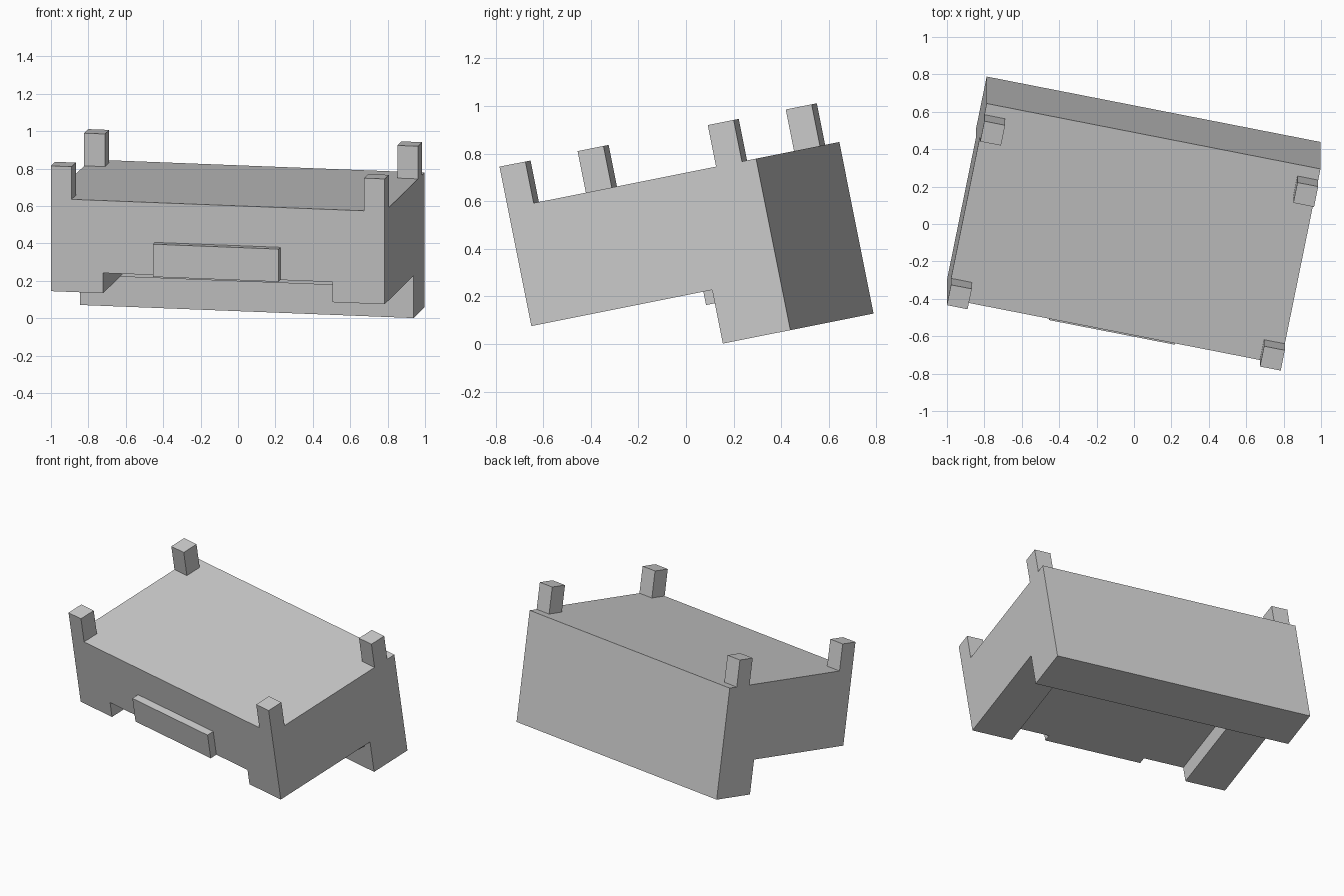
import bpy, bmesh, math
from mathutils import Matrix

if "Cube" in bpy.data.objects:
    bpy.data.objects.remove(bpy.data.objects["Cube"])

# Whole model is tilted: local x = length, y = depth, z = height
TILT = math.radians(11.3)
FRAME = (Matrix.Translation((-0.108, -0.475, 0.11))
         @ Matrix.Rotation(TILT, 4, 'X') @ Matrix.Rotation(-TILT, 4, 'Z'))

HALF = 0.91      # half length
DEPTH = 1.085
TOP = 0.505      # deck height
STEP = 0.79      # where the deeper back wall starts
DROP = -0.23     # underside of the back wall
CHANNEL = 0.11   # height of the channel between the runners


def prism(name, profile, x0, x1):
    """Extrude a (y, z) side profile along the length."""
    bm = bmesh.new()
    face = bm.faces.new([bm.verts.new((x0, y, z)) for y, z in profile])
    out = bmesh.ops.extrude_face_region(bm, geom=[face])
    verts = [v for v in out["geom"] if isinstance(v, bmesh.types.BMVert)]
    bmesh.ops.translate(bm, verts=verts, vec=(x1 - x0, 0, 0))
    bmesh.ops.recalc_face_normals(bm, faces=bm.faces)
    mesh = bpy.data.meshes.new(name)
    bm.to_mesh(mesh)
    bm.free()
    obj = bpy.data.objects.new(name, mesh)
    bpy.context.collection.objects.link(obj)
    obj.matrix_world = FRAME
    return obj


def box(name, x0, x1, y0, y1, z0, z1):
    return prism(name, [(y0, z0), (y1, z0), (y1, z1), (y0, z1)], x0, x1)


# Body with the deeper back wall
body = prism("body", [(0, 0), (STEP, 0), (STEP, DROP), (DEPTH, DROP),
                      (DEPTH, TOP), (0, TOP)], -HALF, HALF)

# Channel under the body, leaving a runner on each side
inner = HALF - 0.285
cutter = box("channel_cutter", -inner, inner, -0.1, STEP, -0.1, CHANNEL)
cutter.hide_render = True
cut = body.modifiers.new("channel", 'BOOLEAN')
cut.operation = 'DIFFERENCE'
cut.solver = 'EXACT'
cut.object = cutter
bpy.context.view_layer.objects.active = body
bpy.ops.object.modifier_apply(modifier=cut.name)
bpy.data.objects.remove(cutter)

# Four corner posts
POST = 0.113
for side, x in (("left", -HALF), ("right", HALF - POST)):
    for end, y in (("front", 0), ("back", 0.91)):
        box(f"{end}_{side}_post", x, x + POST, y, y + POST, TOP, 0.683)

# Raised bar on the front
box("front_bar", -0.342, 0.342, -0.05, 0, CHANNEL, 0.288)

# Thin rail under the body, against the back wall
box("under_rail", -0.85, 0.85, 0.74, STEP, -0.057, CHANNEL)
